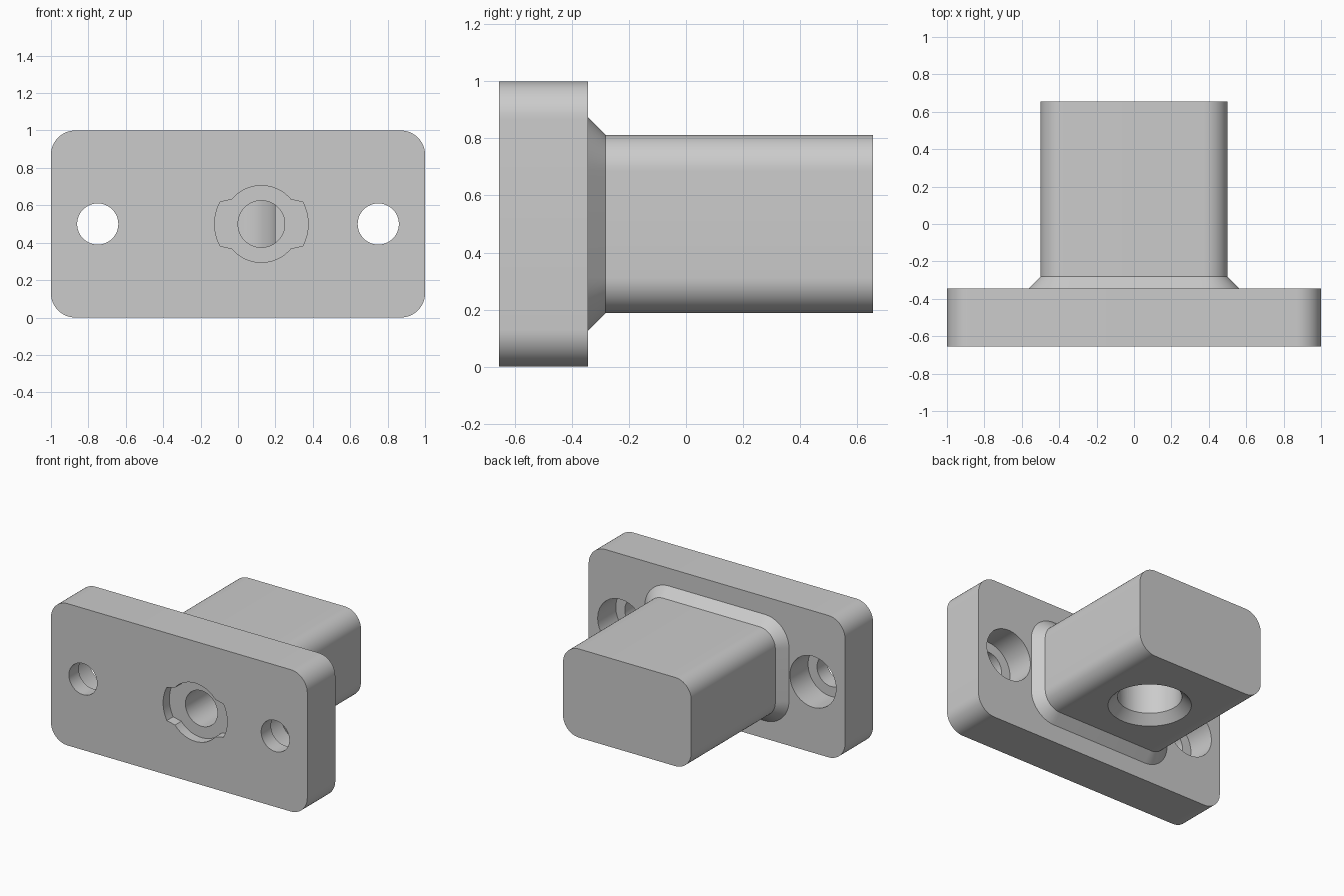
import bpy, bmesh
from math import cos, sin, radians, tau

if "Cube" in bpy.data.objects:
    bpy.data.objects.remove(bpy.data.objects["Cube"], do_unlink=True)

grey = bpy.data.materials.new("plain grey")
grey.use_nodes = True
COLOUR = (0.6, 0.6, 0.6, 1)
grey.diffuse_color = COLOUR
grey.node_tree.nodes["Principled BSDF"].inputs["Base Color"].default_value = COLOUR


def arc(cx, cy, r, start, end, steps):
    angles = [radians(start + (end - start) * i / steps) for i in range(steps + 1)]
    return [(cx + r * cos(a), cy + r * sin(a)) for a in angles]


def circle(cx, cy, r, n=64):
    return [(cx + r * cos(tau * i / n), cy + r * sin(tau * i / n)) for i in range(n)]


def rounded_rect(half_w, half_h, r, cy=0.5):
    corners = [(1, 1), (-1, 1), (-1, -1), (1, -1)]
    points = []
    for i, (sx, sy) in enumerate(corners):
        points += arc(sx * (half_w - r), cy + sy * (half_h - r), r, 90 * i, 90 * i + 90, 12)
    return points


def loft(name, sections, axis="Y"):
    """Skin closed outlines placed at depths along an axis and cap both ends."""
    bm = bmesh.new()
    rings = []
    for outline, d in sections:
        rings.append([bm.verts.new((u, d, v) if axis == "Y" else (u, v, d)) for u, v in outline])
    for a, b in zip(rings, rings[1:]):
        for i in range(len(a)):
            j = (i + 1) % len(a)
            bm.faces.new((a[i], a[j], b[j], b[i]))
    bm.faces.new(rings[0])
    bm.faces.new(rings[-1])
    bmesh.ops.recalc_face_normals(bm, faces=bm.faces)
    mesh = bpy.data.meshes.new(name)
    bm.to_mesh(mesh)
    bm.free()
    mesh.materials.append(grey)
    obj = bpy.data.objects.new(name, mesh)
    bpy.context.collection.objects.link(obj)
    return obj


def cut(target, cutter):
    cutter.hide_render = True
    mod = target.modifiers.new("cut", "BOOLEAN")
    mod.operation = "DIFFERENCE"
    mod.solver = "EXACT"
    mod.object = cutter
    bpy.context.view_layer.objects.active = target
    bpy.ops.object.modifier_apply(modifier=mod.name)
    bpy.data.objects.remove(cutter, do_unlink=True)


FRONT, FLANGE_BACK, END = -0.656, -0.344, 0.656
CHAMFER = 0.0625

# Flange, chamfered collar and block as one solid
flange = rounded_rect(1, 0.5, 0.13)
collar = rounded_rect(0.5 + CHAMFER, 0.3125 + CHAMFER, 0.125 + CHAMFER)
block = rounded_rect(0.5, 0.3125, 0.125)
body = loft("flanged_block", [(flange, FRONT), (flange, FLANGE_BACK), (collar, FLANGE_BACK),
                              (block, FLANGE_BACK + CHAMFER), (block, END)])

# Counterbored screw holes
for side in (-1, 1):
    small, large = circle(side * 0.75, 0.5, 0.11), circle(side * 0.75, 0.5, 0.18)
    step = FRONT + 0.11
    cut(body, loft("screw_hole", [(small, FRONT - 0.1), (small, step),
                                  (large, step), (large, FLANGE_BACK + 0.1)]))

# Countersunk bore in the underside of the block
BOTTOM, BORE_Y = 0.1875, 0.155
wide, narrow = circle(0, BORE_Y, 0.265), circle(0, BORE_Y, 0.205)
cut(body, loft("underside_bore", [(wide, 0.1), (wide, BOTTOM), (narrow, BOTTOM + 0.06),
                                  (narrow, 0.69)], "Z"))

# Round front recess with two side lobes
lobed = []
for turn in (0, 180):
    lobed += arc(0.125, 0.5, 0.25, turn - 28, turn + 28, 16)
    lobed += arc(0.125, 0.5, 0.205, turn + 40, turn + 140, 28)
cut(body, loft("front_recess", [(lobed, FRONT - 0.1), (lobed, FRONT + 0.07)]))

# Front shaft hole running into the bore
shaft = circle(0.125, 0.5, 0.125)
cut(body, loft("shaft_hole", [(shaft, FRONT - 0.1), (shaft, 0.1)]))

# Smooth the rounded walls, keep the edges sharp
bpy.ops.object.select_all(action="DESELECT")
body.select_set(True)
bpy.context.view_layer.objects.active = body
bpy.ops.object.shade_smooth_by_angle(angle=radians(25))
